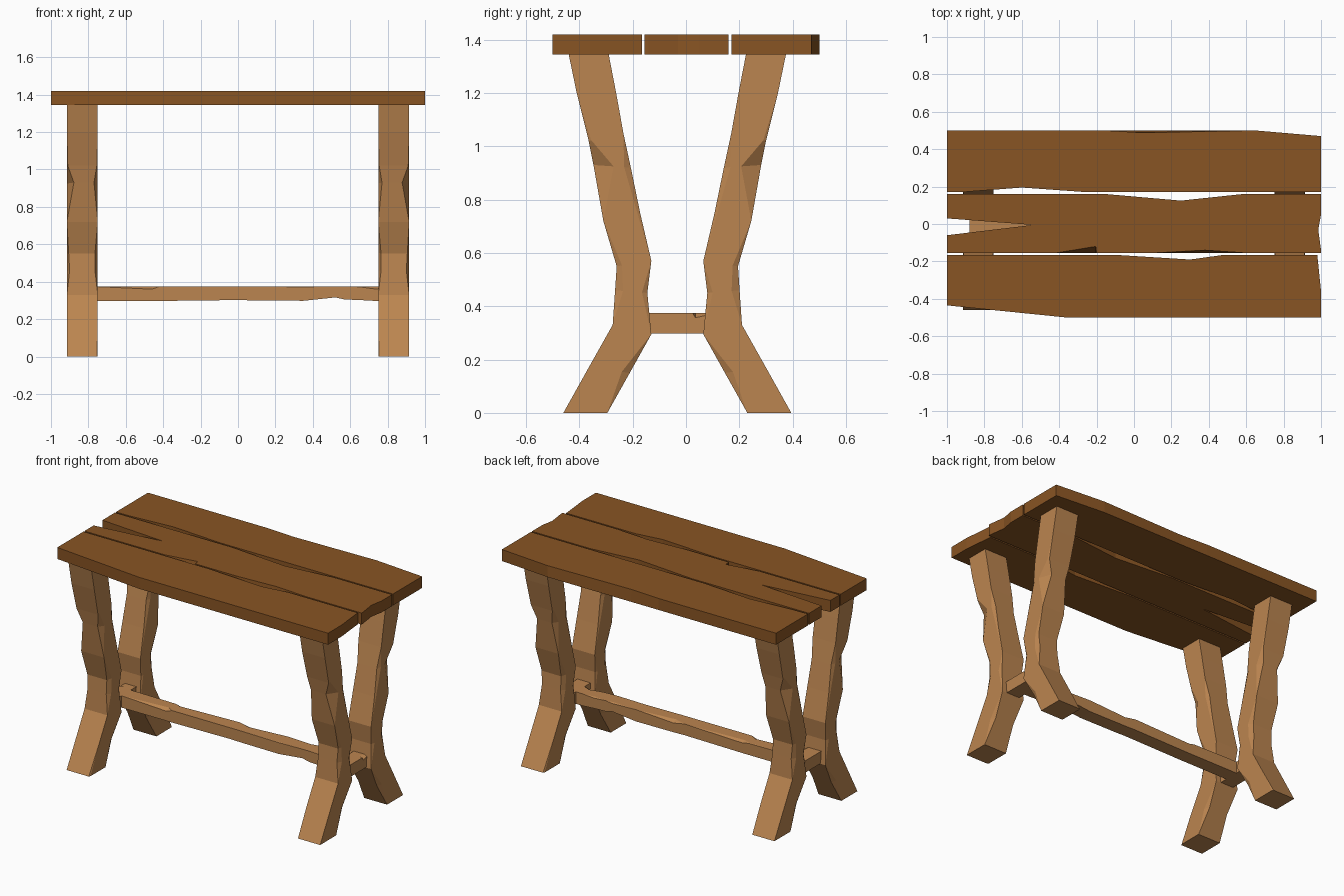
import bpy, bmesh

if "Cube" in bpy.data.objects:
    bpy.data.objects.remove(bpy.data.objects["Cube"])


def material(name, rgb):
    m = bpy.data.materials.new(name)
    m.diffuse_color = (*rgb, 1)
    m.use_nodes = True
    m.node_tree.nodes["Principled BSDF"].inputs["Base Color"].default_value = m.diffuse_color
    return m


dark_wood = material("dark wood", (0.25, 0.09, 0.017))
light_wood = material("light wood", (0.50, 0.235, 0.08))


def finish(bm, name, mat):
    bmesh.ops.remove_doubles(bm, verts=bm.verts, dist=0.0005)
    bmesh.ops.recalc_face_normals(bm, faces=bm.faces)
    me = bpy.data.meshes.new(name)
    bm.to_mesh(me)
    bm.free()
    me.materials.append(mat)
    ob = bpy.data.objects.new(name, me)
    bpy.context.collection.objects.link(ob)
    return ob


def loft(name, rings, mat):
    """Skin a list of equal-length rings, closing both ends."""
    bm = bmesh.new()
    vs = [[bm.verts.new(p) for p in r] for r in rings]
    n = len(rings[0])
    for a, b in zip(vs, vs[1:]):
        for i in range(n):
            j = (i + 1) % n
            bm.faces.new((a[i], a[j], b[j], b[i]))
    bm.faces.new(vs[0])
    bm.faces.new(vs[-1])
    return finish(bm, name, mat)


def plank(name, outline):
    """Board from a top-view outline; a third value chips the top edge in y."""
    bottom = [(p[0], p[1], 1.345) for p in outline]
    top = [(p[0], p[1] + (p[2] if len(p) > 2 else 0), 1.42) for p in outline]
    loft(name, [bottom, top], dark_wood)


# Table top: three worn boards
plank("back_plank", [(-1, .5), (-.15, .5), (.05, .5, -.012), (.65, .5), (1, .47),
                     (1, .17), (-.25, .17), (-.6, .195), (-.9, .172), (-1, .17)])
plank("middle_plank", [(-1, .16), (-.15, .16), (.25, .125), (.58, .16), (1, .16),
                       (1, .05), (.985, -.03), (1, -.14), (1, -.155), (.6, -.155),
                       (.38, -.155, .015), (.1, -.155), (-.2, -.155),
                       (-.205, -.155, .035), (-.42, -.155), (-1, -.155),
                       (-1, -.06), (-.54, -.005), (-1, .03)])
plank("front_plank", [(-1, -.165), (-.1, -.165), (.3, -.19), (.48, -.165),
                      (.98, -.165), (1, -.36), (1, -.5), (-.36, -.5), (-1, -.435)])

# Leg stations: outer z, y; inner z, y; chips at the four corners
# (outer/outside, outer/inside, inner/inside, inner/outside)
LEG = [(0, -.46, 0, -.295, 0, .01, 0, 0),
       (.17, -.365, .15, -.211, 0, 0, .03, .03),
       (.33, -.275, .295, -.13, 0, 0, 0, 0),
       (.46, -.266, .45, -.145, .03, .03, .015, .02),
       (.55, -.26, .57, -.13, .02, .03, 0, 0),
       (.72, -.31, .75, -.172, 0, 0, .01, .01),
       (.93, -.347, .92, -.207, .075, .04, .025, .025),
       (1.02, -.365, 1.05, -.235, .01, .01, 0, 0),
       (1.2, -.41, 1.2, -.262, 0, 0, 0, 0),
       (1.345, -.44, 1.345, -.29, 0, 0, 0, 0)]
X_IN, X_OUT = .75, .915


def leg(name, side, back):
    rings = []
    for zo, yo, zi, yi, a, b, c, d in LEG:
        section = [(X_OUT, yo + a), (X_OUT - a * .5, yo),
                   (X_IN + b * .5, yo), (X_IN, yo + b),
                   (X_IN, yi - c), (X_IN + c * .5, yi),
                   (X_OUT - d * .5, yi), (X_OUT, yi - d)]
        rings.append([(side * x, -.065 - y if back else y,
                       zo + (zi - zo) * (y - yo) / (yi - yo)) for x, y in section])
    loft(name, rings, light_wood)


for side, s in (("left", -1), ("right", 1)):
    leg(f"front_{side}_leg", s, False)
    leg(f"back_{side}_leg", s, True)


def rail_section(lo, hi, bottom, chip_lo, chip_hi, top=.375):
    """Rail cross-section with chipped upper corners."""
    return [(lo, bottom), (hi, bottom), (hi, top - chip_hi * .6), (hi - chip_hi, top),
            (lo + chip_lo, top), (lo, top - chip_lo * .6)]


# Long stretcher: x, underside z, front chip, back chip
BAR = [(-.8, .297, 0, 0), (-.72, .297, .005, 0), (-.46, .297, .025, .005),
       (-.42, .297, 0, .02), (0, .302, 0, 0), (.08, .3, 0, .025), (.35, .298, .005, 0),
       (.52, .316, 0, .01), (.57, .305, 0, 0), (.65, .302, .004, .01),
       (.74, .297, .025, 0), (.8, .297, 0, 0)]
loft("stretcher", [[(x, y, z) for y, z in rail_section(-.08, .015, zb, f, b)]
                   for x, zb, f, b in BAR], light_wood)

# Short cross rails tying each pair of legs: y, inner chip, outer chip
CROSS = [(-.15, 0, 0), (-.06, 0, 0), (.025, 0, 0), (.035, 0, .03), (.085, 0, .012)]
for side, s in (("left", -1), ("right", 1)):
    loft(f"{side}_cross_rail",
         [[(s * x, y, z) for x, z in rail_section(.785, .88, .297, a, b)]
          for y, a, b in CROSS], light_wood)
